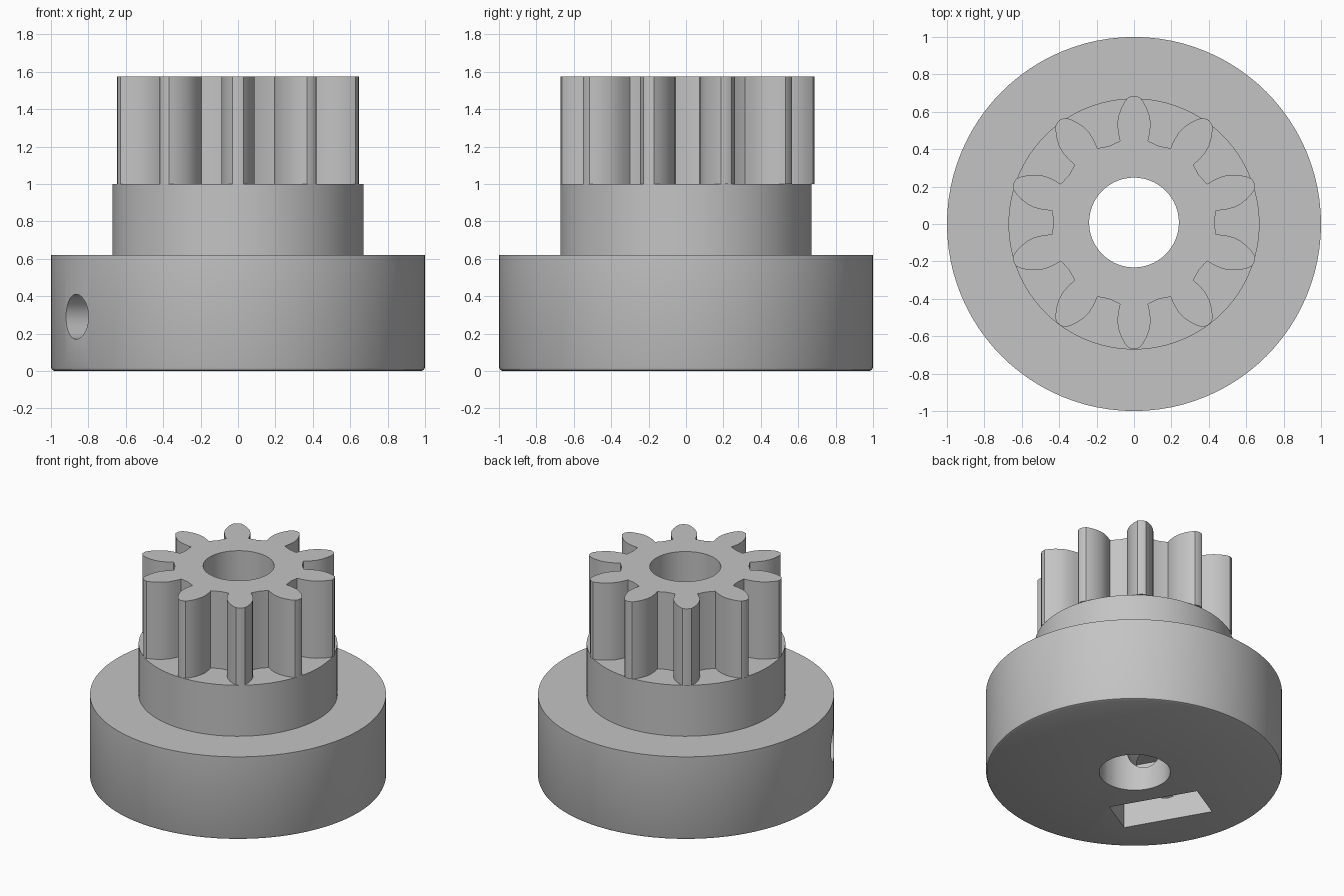
import bpy
import bmesh
from math import cos, sin, pi, radians
from mathutils import Matrix, Vector

cube = bpy.data.objects.get("Cube")
if cube:
    bpy.data.objects.remove(cube)

grey = bpy.data.materials.new("plain grey")
grey.use_nodes = True
colour = (0.55, 0.55, 0.55, 1)
grey.diffuse_color = colour
grey.node_tree.nodes["Principled BSDF"].inputs["Base Color"].default_value = colour

BORE_Y = 0.008               # toothed end and bore sit slightly off the base axis
SCREW_TURN = radians(210)    # direction of the locking screw
SCREW_Z = 0.29
TEETH = 10


def add_object(name, bm):
    bmesh.ops.recalc_face_normals(bm, faces=bm.faces)
    mesh = bpy.data.meshes.new(name)
    bm.to_mesh(mesh)
    bm.free()
    mesh.materials.append(grey)
    obj = bpy.data.objects.new(name, mesh)
    bpy.context.collection.objects.link(obj)
    return obj


def lathe(name, profile, steps=96):
    bm = bmesh.new()
    verts = [bm.verts.new((r, 0, z)) for r, z in profile]
    edges = [bm.edges.new(pair) for pair in zip(verts, verts[1:])]
    bmesh.ops.spin(bm, geom=verts + edges, cent=(0, 0, 0), axis=(0, 0, 1),
                   angle=2 * pi, steps=steps, use_merge=True)
    bmesh.ops.remove_doubles(bm, verts=bm.verts, dist=0.0001)
    return add_object(name, bm)


def extrude(name, outline, low, high):
    bm = bmesh.new()
    face = bm.faces.new([bm.verts.new((x, y, low)) for x, y in outline])
    result = bmesh.ops.extrude_face_region(bm, geom=[face], use_keep_orig=True)
    top = [v for v in result["geom"] if isinstance(v, bmesh.types.BMVert)]
    bmesh.ops.translate(bm, verts=top, vec=(0, 0, high - low))
    return add_object(name, bm)


def cylinder(name, radius, depth, matrix):
    bm = bmesh.new()
    bmesh.ops.create_cone(bm, cap_ends=True, segments=64, radius1=radius,
                          radius2=radius, depth=depth, matrix=matrix)
    return add_object(name, bm)


def cut(obj, cutter):
    mod = obj.modifiers.new("cut", "BOOLEAN")
    mod.operation = "DIFFERENCE"
    mod.solver = "EXACT"
    mod.object = cutter
    bpy.context.view_layer.objects.active = obj
    bpy.ops.object.modifier_apply(modifier=mod.name)


# Stepped hub with a softened lower rim
hub = lathe("stepped_hub", [(0, 0), (0.98, 0), (0.994, 0.006), (1, 0.02),
                            (1, 0.62), (0.671, 0.62), (0.671, 1), (0, 1)])

# Toothed end: half-width of a tooth at each radius, mirrored and repeated
flank = [(0.436, 0.075), (0.48, 0.085), (0.53, 0.089), (0.57, 0.083),
         (0.61, 0.069), (0.645, 0.05), (0.67, 0.03)]
tooth = [(r, -w) for r, w in flank] + [(0.678, 0)] + [(r, w) for r, w in reversed(flank)]
outline = []
for i in range(TEETH):
    a = pi / 2 + i * 2 * pi / TEETH
    outline += [(r * cos(a) - w * sin(a), r * sin(a) + w * cos(a) + BORE_Y) for r, w in tooth]
    gap = a + pi / TEETH
    outline.append((0.43 * cos(gap), 0.43 * sin(gap) + BORE_Y))
gear = extrude("toothed_end", outline, 1.0, 1.575)

# Cutters: centre bore, radial screw hole, nut pocket open underneath
bore = cylinder("bore_cutter", 0.24, 4, Matrix.Translation((0, BORE_Y, 0)))
turn = Matrix.Rotation(SCREW_TURN, 4, "Z")
screw = cylinder("screw_cutter", 0.12, 1.2,
                 turn @ Matrix.Translation((0.6, 0, SCREW_Z)) @ Matrix.Rotation(pi / 2, 4, "Y"))
bm = bmesh.new()
bmesh.ops.create_cube(bm, size=1, matrix=turn @ Matrix.Translation((0.525, 0, 0.2))
                      @ Matrix.Diagonal(Vector((0.295, 0.63, 0.54, 1))))
pocket = add_object("nut_pocket_cutter", bm)

for cutter in (bore, screw, pocket):
    cut(hub, cutter)
cut(gear, bore)
for cutter in (bore, screw, pocket):
    bpy.data.objects.remove(cutter)

# Smooth round walls, crisp edges
bpy.ops.object.select_all(action="DESELECT")
for obj in (hub, gear):
    obj.select_set(True)
bpy.context.view_layer.objects.active = hub
bpy.ops.object.shade_smooth_by_angle(angle=radians(30))
